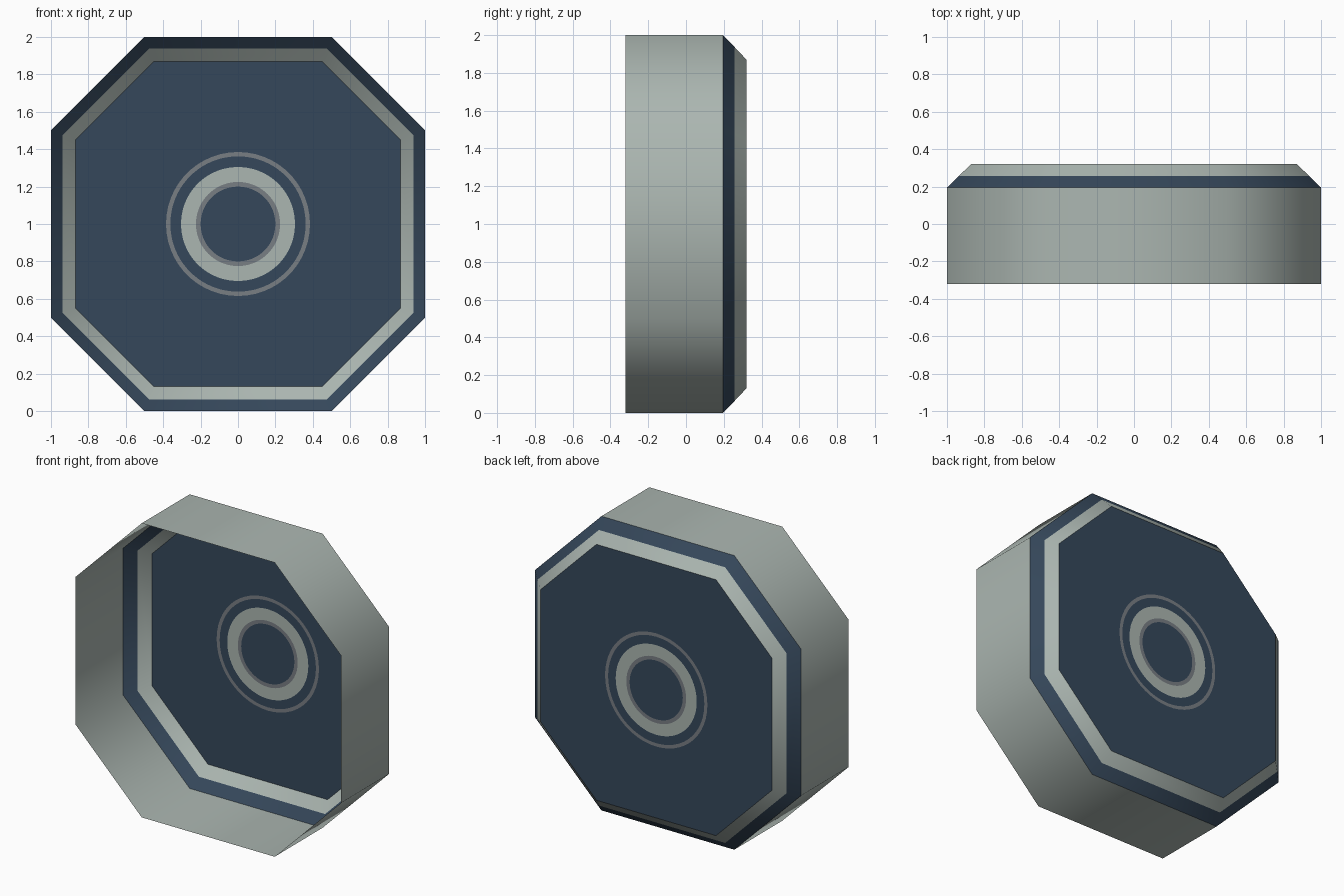
import bpy, bmesh, math

if "Cube" in bpy.data.objects:
    bpy.data.objects.remove(bpy.data.objects["Cube"])


def material(name, rgb):
    m = bpy.data.materials.new(name)
    m.diffuse_color = (*rgb, 1)
    m.use_nodes = True
    m.node_tree.nodes["Principled BSDF"].inputs["Base Color"].default_value = m.diffuse_color
    return m


PALE = material("pale grey green", (0.41, 0.47, 0.44))
NAVY = material("dark slate blue", (0.036, 0.064, 0.104))
GREY = material("mid grey", (0.19, 0.21, 0.23))
N = 8  # points per octagon side on the back panel


def octagon(r, short, steps=1):
    """Octagon outline (x, z) about the hub: flats at r, flat half-length short."""
    c = [(short, r), (-short, r), (-r, short), (-r, -short),
         (-short, -r), (short, -r), (r, -short), (r, short)]
    pts = []
    for i, a in enumerate(c):
        b = c[(i + 1) % 8]
        for k in range(steps):
            t = k / steps
            pts.append((a[0] + (b[0] - a[0]) * t, a[1] + (b[1] - a[1]) * t))
    return pts


def circle(r):
    """Circle whose points line up with the panel outline."""
    return [(x / math.hypot(x, z) * r, z / math.hypot(x, z) * r)
            for x, z in octagon(0.87, 0.45, N)]


def loft(name, loops, mats, cap=None, smooth=False):
    """Join successive (outline, y) loops; one material per band, optional cap."""
    bm = bmesh.new()
    slots = list(dict.fromkeys(mats + ([cap] if cap else [])))
    rows = [[bm.verts.new((x, y, z + 1)) for x, z in pts] for pts, y in loops]
    for a, b, m in zip(rows, rows[1:], mats):
        n = len(a)
        for i in range(n):
            j = (i + 1) % n
            f = bm.faces.new((a[i], b[i], b[j], a[j]))
            f.material_index = slots.index(m)
            f.smooth = smooth
    if cap:
        bm.faces.new(rows[-1]).material_index = slots.index(cap)
    # outward = away from the middle of the open shell
    bm.normal_update()
    for f in bm.faces:
        c = f.calc_center_median()
        if f.normal.x * c.x + f.normal.y * (c.y + 0.3) + f.normal.z * (c.z - 1) < 0:
            f.normal_flip()
    me = bpy.data.meshes.new(name)
    bm.to_mesh(me)
    bm.free()
    for m in slots:
        me.materials.append(m)
    ob = bpy.data.objects.new(name, me)
    bpy.context.collection.objects.link(ob)
    return ob


# side wall, open at the front
loft("side_wall", [(octagon(1, 0.5), -0.32), (octagon(1, 0.5), 0.195)], [PALE], smooth=True)

# two-colour bevel around the back
loft("bevel_outer_band", [(octagon(1, 0.5), 0.195), (octagon(0.937, 0.475), 0.257)],
     [NAVY], smooth=True)
loft("bevel_inner_band", [(octagon(0.937, 0.475), 0.257), (octagon(0.87, 0.45), 0.32)],
     [PALE], smooth=True)

# flat back panel with plain concentric inlaid rings
loft("back_panel",
     [(octagon(0.87, 0.45, N), 0.32)] + [(circle(r), 0.32)
      for r in (0.385, 0.362, 0.305, 0.225, 0.2)],
     [NAVY, GREY, NAVY, PALE, GREY], cap=NAVY)
